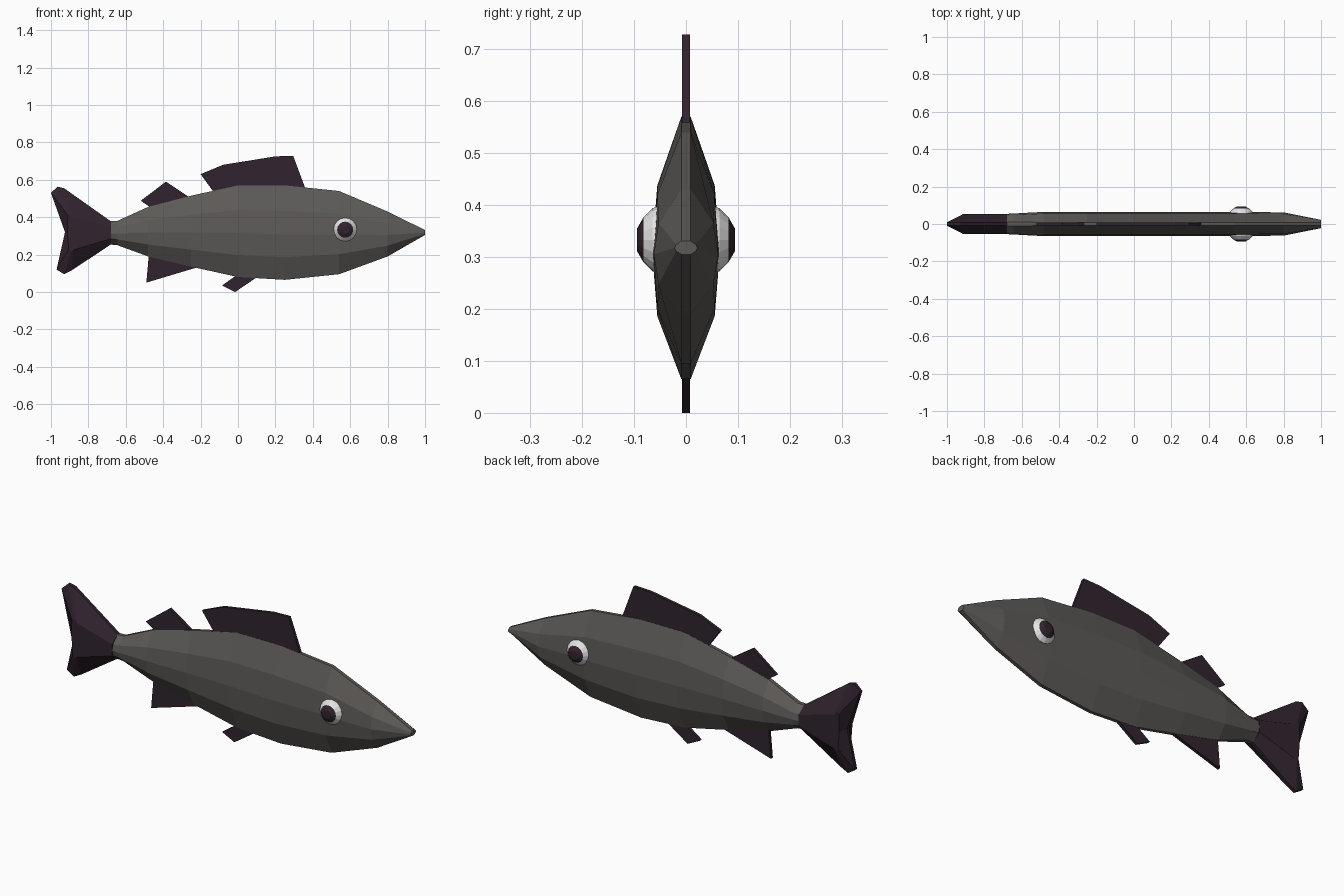
import bpy, bmesh, math

if "Cube" in bpy.data.objects:
    bpy.data.objects.remove(bpy.data.objects["Cube"])


def material(name, rgb):
    m = bpy.data.materials.new(name)
    m.diffuse_color = (*rgb, 1)
    m.use_nodes = True
    m.node_tree.nodes["Principled BSDF"].inputs["Base Color"].default_value = m.diffuse_color
    return m


GREY = material("grey scales", (0.108, 0.101, 0.095))
PLUM = material("dark plum", (0.031, 0.017, 0.028))
WHITE = material("eye white", (0.78, 0.78, 0.78))


def finish(name, bm, *mats):
    bmesh.ops.recalc_face_normals(bm, faces=bm.faces)
    me = bpy.data.meshes.new(name)
    bm.to_mesh(me)
    bm.free()
    for m in mats:
        me.materials.append(m)
    ob = bpy.data.objects.new(name, me)
    bpy.context.collection.objects.link(ob)
    return ob


def bridge(bm, a, b):
    n = len(a)
    return [bm.faces.new((a[i], a[(i + 1) % n], b[(i + 1) % n], b[i])) for i in range(n)]


# Body: ten-sided sections (x, top, bottom, half width, edge half width)
stations = [
    (-0.685, 0.378, 0.254, 0.054, 0.010),
    (-0.645, 0.380, 0.250, 0.056, 0.010),
    (-0.48, 0.455, 0.190, 0.065, 0.009),
    (-0.25, 0.515, 0.135, 0.065, 0.009),
    (0.00, 0.570, 0.080, 0.065, 0.009),
    (0.25, 0.570, 0.065, 0.065, 0.009),
    (0.54, 0.540, 0.095, 0.065, 0.009),
    (0.80, 0.430, 0.190, 0.062, 0.009),
    (1.00, 0.331, 0.305, 0.022, 0.009),
]
bm = bmesh.new()
rings = []
for x, top, bot, w, e in stations:
    half = [(e, 1.0), (w * 0.85, 0.73), (w, 0.48), (w * 0.85, 0.24), (e, 0.0)]
    loop = half + [(-y, t) for y, t in reversed(half)]
    rings.append([bm.verts.new((x, y, bot + t * (top - bot))) for y, t in loop])
for a, b in zip(rings, rings[1:]):
    bridge(bm, a, b)
bm.faces.new(rings[0])
bm.faces.new(rings[-1])
finish("body", bm, GREY)

# Tail: thin outline rising to a thick central ridge on both sides
outer = [(-0.68, 0.378), (-0.93, 0.555), (-0.965, 0.563), (-1.0, 0.53), (-0.925, 0.32),
         (-0.97, 0.12), (-0.93, 0.095), (-0.89, 0.115), (-0.68, 0.254)]
inner = [(-0.68, 0.345), (-0.88, 0.40), (-0.90, 0.42), (-0.91, 0.41), (-0.912, 0.32),
         (-0.905, 0.23), (-0.895, 0.215), (-0.88, 0.225), (-0.68, 0.285)]
bm = bmesh.new()
edges = []
for s in (-1, 1):
    o = [bm.verts.new((x, s * 0.009, z)) for x, z in outer]
    i = [bm.verts.new((x, s * 0.054, z)) for x, z in inner]
    bridge(bm, o, i)
    bm.faces.new(i)
    edges.append(o)
bridge(bm, *edges)
finish("tail_fin", bm, PLUM)

# Flat fins set into the body along the centre line
fins = {
    "front_dorsal_fin": [(-0.12, 0.52), (-0.2, 0.63), (-0.08, 0.68), (0.2, 0.725),
                         (0.295, 0.728), (0.365, 0.54)],
    "rear_dorsal_fin": [(-0.45, 0.44), (-0.52, 0.488), (-0.385, 0.59), (-0.25, 0.50)],
    "anal_fin": [(-0.475, 0.22), (-0.49, 0.05), (-0.19, 0.14), (-0.22, 0.17)],
    "pelvic_fin": [(0.0, 0.095), (-0.085, 0.035), (-0.015, 0.0), (0.11, 0.085)],
}
for name, pts in fins.items():
    bm = bmesh.new()
    sides = [[bm.verts.new((x, y, z)) for x, z in pts] for y in (-0.008, 0.008)]
    for f in sides:
        bm.faces.new(f)
    bridge(bm, *sides)
    finish(name, bm, PLUM)

# Eyes: domed rings (radius, distance from the centre plane), dark pupil cap
dome = [(0.068, 0.045), (0.061, 0.064), (0.043, 0.082), (0.022, 0.094)]
N = 16
for side, s in (("front", -1), ("back", 1)):
    bm = bmesh.new()
    rings = [[bm.verts.new((0.573 + r * math.cos(k * math.tau / N), s * y,
                            0.333 + r * math.sin(k * math.tau / N))) for k in range(N)]
             for r, y in dome]
    for j in range(3):
        for f in bridge(bm, rings[j], rings[j + 1]):
            f.material_index = int(j == 2)
    bm.faces.new(rings[-1]).material_index = 1
    bm.faces.new(rings[0])
    finish(side + "_eye", bm, WHITE, PLUM)
